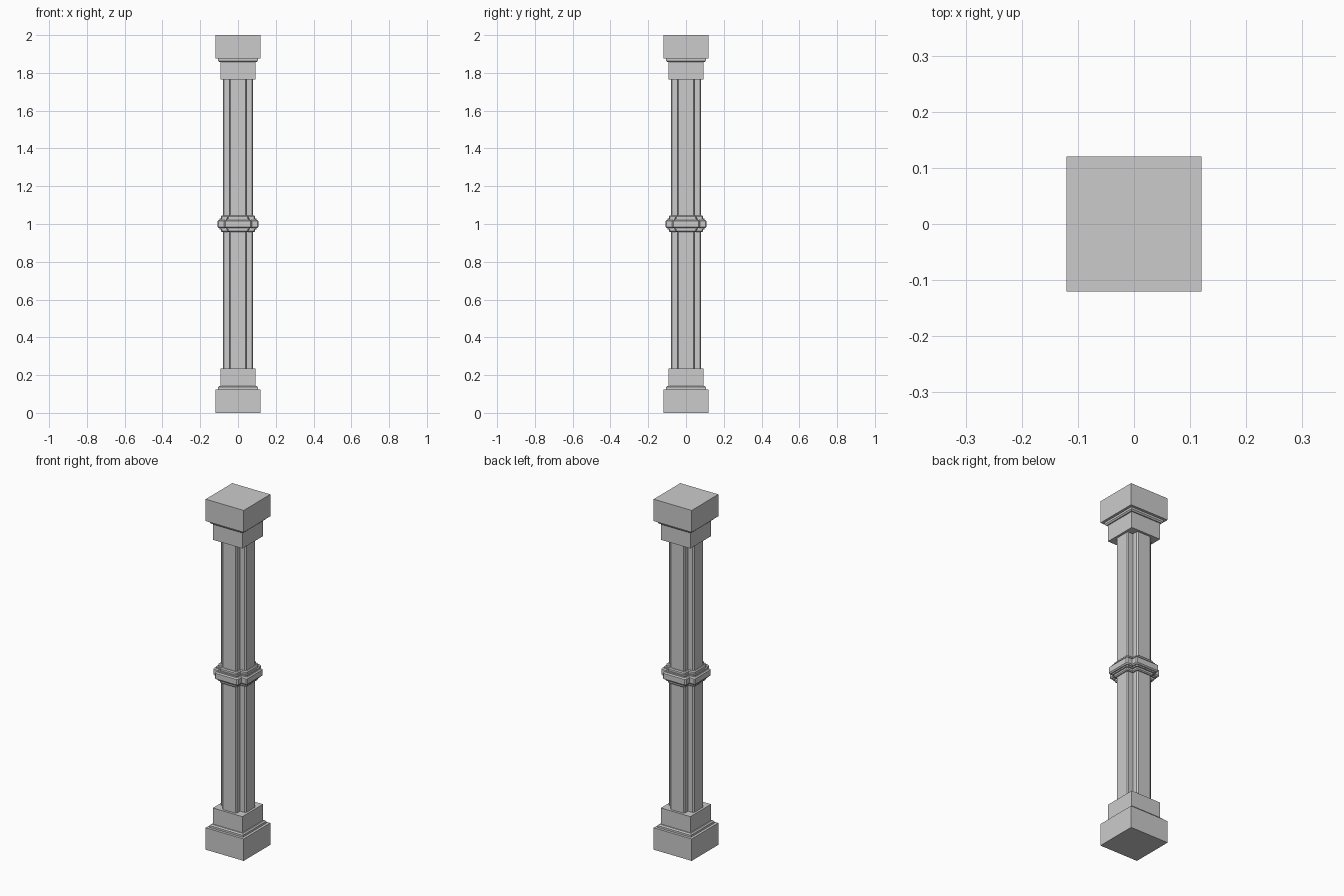
import bpy
from math import cos, sin, pi

if "Cube" in bpy.data.objects:
    bpy.data.objects.remove(bpy.data.objects["Cube"])


def square(r):
    return [(r, -r), (r, r), (-r, r), (-r, -r)]


def cross(d, b=0.006):
    # plus-shaped section with small chamfers, offset outward by d
    r, a = 0.08 + d, 0.045 + d
    corner = [(r, a - b), (r - b, a), (a, a), (a, r - b), (a - b, r)]
    pts = []
    for k in range(4):
        c, s = round(cos(k * pi / 2)), round(sin(k * pi / 2))
        pts += [(x * c - y * s, x * s + y * c) for x, y in corner]
    return pts


def loft(name, section, profile):
    # profile is a list of (size, height) pairs
    verts, faces = [], []
    n = len(section(profile[0][0]))
    for size, z in profile:
        verts += [(x, y, z) for x, y in section(size)]
    for i in range(len(profile) - 1):
        for j in range(n):
            k = (j + 1) % n
            faces.append((i * n + j, i * n + k, (i + 1) * n + k, (i + 1) * n + j))
    faces.append(tuple(reversed(range(n))))
    faces.append(tuple(range(len(verts) - n, len(verts))))
    mesh = bpy.data.meshes.new(name)
    mesh.from_pydata(verts, [], faces)
    obj = bpy.data.objects.new(name, mesh)
    bpy.context.collection.objects.link(obj)
    return obj


# stepped square foot, and the same shape flipped for the head
foot = [(0.12, 0), (0.12, 0.125), (0.105, 0.125), (0.105, 0.136),
        (0.099, 0.143), (0.093, 0.143), (0.093, 0.235)]
loft("base", square, foot)
loft("capital", square, [(r, 2 - z) for r, z in reversed(foot)])

# fluted shaft
loft("shaft", cross, [(0, 0.23), (0, 1.77)])

# middle band following the shaft outline
loft("middle_band", cross, [
    (0.005, 0.957), (0.01, 0.962), (0.01, 0.972), (0.017, 0.972), (0.017, 0.979),
    (0.022, 0.979), (0.028, 0.985), (0.028, 1.016), (0.022, 1.022), (0.017, 1.022),
    (0.017, 1.029), (0.01, 1.029), (0.01, 1.04), (0.005, 1.045)])
